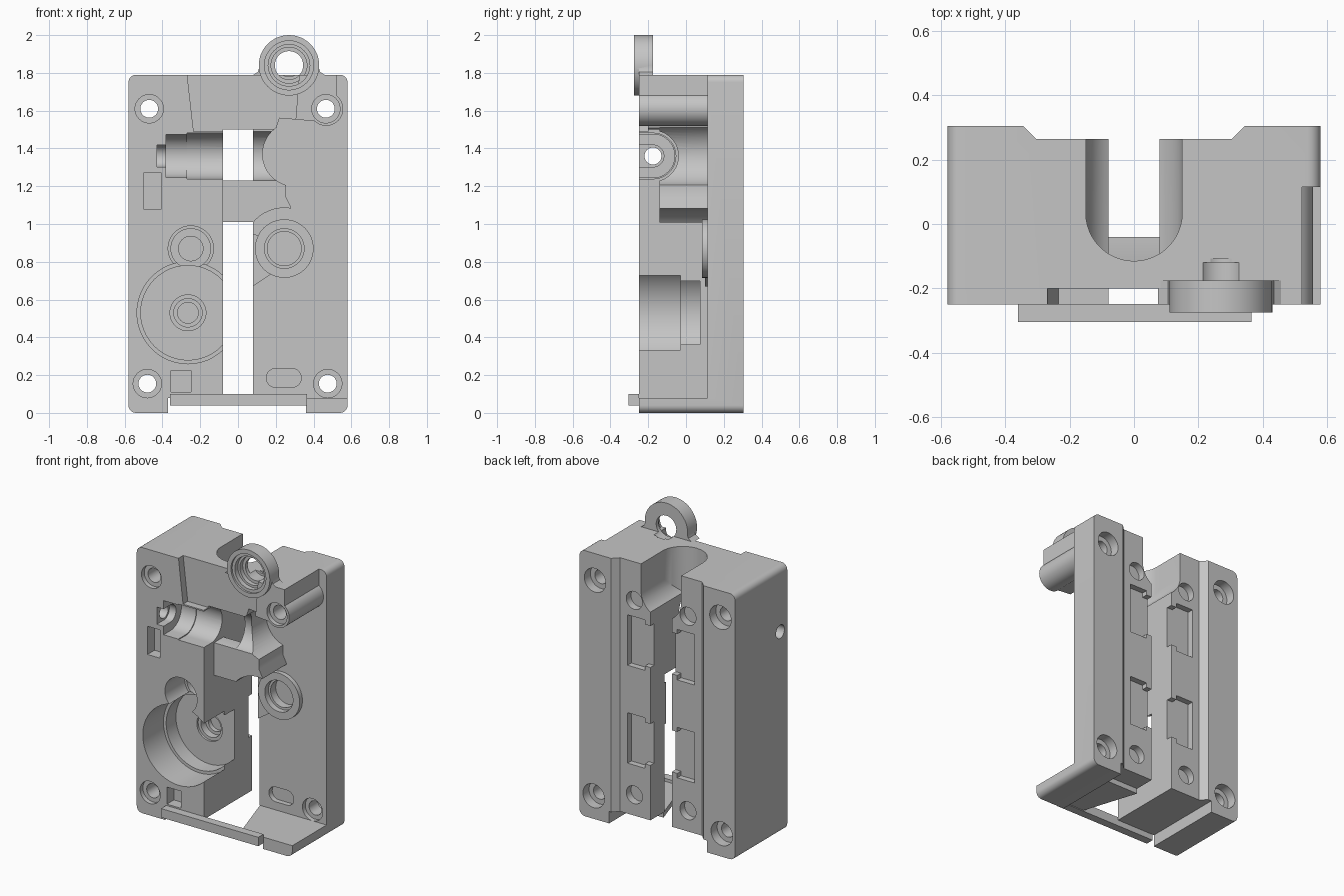
import bpy, bmesh
from math import sin, cos, radians

cube = bpy.data.objects.get("Cube")
if cube:
    bpy.data.objects.remove(cube, do_unlink=True)

# Shared planes: body limits, right plate surface, slot half width, overshoot
SIDE, FRONT, BACK, TOP = 0.58, -0.25, 0.305, 1.79
PLATE, SLOT, BLOCK, FAR = 0.115, 0.08, 1.5, 3
INNER_BACK = BACK - 0.04

shade = 0.56
grey = bpy.data.materials.new("plain grey")
grey.use_nodes = True
grey.diffuse_color = (shade, shade, shade, 1)
grey.node_tree.nodes["Principled BSDF"].inputs["Base Color"].default_value = grey.diffuse_color


def prism(name, profile, start, end, axis="y"):
    """Extrude a closed profile from start to end along an axis."""
    place = {"x": lambda u, v, w: (w, u, v),
             "y": lambda u, v, w: (u, w, v),
             "z": lambda u, v, w: (u, v, w)}[axis]
    bm = bmesh.new()
    first, last = [[bm.verts.new(place(u, v, w)) for u, v in profile] for w in (start, end)]
    bm.faces.new(first)
    bm.faces.new(last)
    for i in range(len(profile)):
        bm.faces.new((first[i - 1], first[i], last[i], last[i - 1]))
    bmesh.ops.recalc_face_normals(bm, faces=bm.faces)
    mesh = bpy.data.meshes.new(name)
    bm.to_mesh(mesh)
    bm.free()
    mesh.materials.append(grey)
    ob = bpy.data.objects.new(name, mesh)
    bpy.context.collection.objects.link(ob)
    return ob


def rect(left, right, bottom, top):
    return [(left, bottom), (right, bottom), (right, top), (left, top)]


def arc(u, v, radius, start, sweep, steps):
    angles = [radians(start + sweep * i / steps) for i in range(steps + 1)]
    return [(u + radius * cos(a), v + radius * sin(a)) for a in angles]


def circle(u, v, radius):
    return arc(u, v, radius, 0, 360, 48)[:-1]


def rounded(left, right, bottom, top, radius):
    corners = [(right - radius, top - radius), (left + radius, top - radius),
               (left + radius, bottom + radius), (right - radius, bottom + radius)]
    return [p for i, (u, v) in enumerate(corners) for p in arc(u, v, radius, 90 * i, 90, 6)]


def trough(u, v, radius, top):
    """Half round bottom with straight sides up to the given height."""
    return arc(u, v, radius, 180, 180, 24) + [(u + radius, top), (u - radius, top)]


def combine(target, other, operation):
    mod = target.modifiers.new("combine", "BOOLEAN")
    mod.operation = operation
    mod.solver = "EXACT"
    mod.object = other
    bpy.context.view_layer.objects.active = target
    bpy.ops.object.modifier_apply(modifier=mod.name)
    bpy.data.objects.remove(other, do_unlink=True)


body = prism("carriage_body", rounded(-SIDE, SIDE, 0, TOP, 0.04), FRONT, BACK)


def cut(profile, start=-FAR, end=FAR, axis="y"):
    combine(body, prism("cutter", profile, start, end, axis), "DIFFERENCE")


def add(profile, start, end, axis="y"):
    combine(body, prism("addition", profile, start, end, axis), "UNION")


# Open front of the right half, leaving the top block and a corner floor
notch = 0.36
block_end = 0.523
cut([(0, -FAR), (notch, -FAR), (notch, SLOT), (FAR, SLOT), (FAR, FAR), (block_end, FAR),
     (block_end, 1.64), (0.46, 1.54), (0.22, 1.56), (0.2, BLOCK), (SLOT, BLOCK), (SLOT, SLOT),
     (0, SLOT)], -FAR, PLATE)
# Central slot and raised underside
cut(rect(-SLOT, SLOT, -FAR, BLOCK))
cut(rect(-notch - 0.01, notch, -FAR, SLOT))
# Channel down the back with chamfered sides
chamfer = BACK + 0.05
cut([(-BACK, INNER_BACK), (BACK, INNER_BACK), (chamfer, BACK + 0.01), (-chamfer, BACK + 0.01)],
    -FAR, FAR, "z")
# Shallow recess on the front of the top block
cut([(-0.27, TOP + 0.01), (-0.235, BLOCK - 0.01), (0.3, BLOCK - 0.01), (0.325, TOP + 0.01)], -FAR, -0.2)

# Bridge and wall beside the slot, hollowed by two round reliefs
bearing = (0.245, 0.87)
add(rect(-0.1, SLOT, 1.01, 1.23), -0.14, -0.04)
wall = 0.255
add([(SLOT, 1), (0.28, 1), (0.28, 1.09), (wall, 1.14), (wall, BLOCK + 0.01), (SLOT, BLOCK + 0.01)],
    -0.14, PLATE + 0.01)
cut(circle(0.3, 1.37, 0.17), -FAR, PLATE)
cut(circle(*bearing, 0.215), -FAR, PLATE)

# Top screw boss, bearing pad with its flap, thin floor and front strip
add(circle(0.467, 1.61, 0.09), FRONT, PLATE + 0.03)
add(circle(*bearing, 0.155), PLATE - 0.03, PLATE + 0.03)
add([(SLOT, 0.67), (0.17, 0.73), (0.27, 0.77), bearing, (SLOT, 0.95)], 0.1, PLATE + 0.03)
join = notch + 0.005
add([(join, FRONT), (0.2, FRONT), (SLOT, PLATE + 0.01), (join, PLATE + 0.01)], 0.045, SLOT, "z")
add(rect(-notch, join, 0.04, 0.1), -BACK, FRONT + 0.001)

# Vertical round-ended channel with a curved floor at the top rear
channel = prism("channel", trough(0, 0.035, 0.15, FAR), 1, FAR, "z")
floor = prism("floor", trough(0, 1.61, 0.15, FAR), -FAR, FAR)
combine(channel, floor, "INTERSECT")
combine(body, channel, "DIFFERENCE")

# Sideways motor bore, open towards the front
axle = (-0.175, 1.36)
bore_end = -FRONT
for radius, left, right in ((0.115, -0.38, bore_end), (0.121, -0.27, bore_end),
                            (0.135, -SLOT, bore_end), (0.058, -0.43, -0.3)):
    bottom, top = axle[1] - radius, axle[1] + radius
    cut([(-FAR, bottom)] + arc(*axle, radius, -90, 180, 24) + [(-FAR, top)], left, right, "x")
cut(circle(*axle, 0.045), -FAR, -0.35, "x")


def stepped_hole(centre, steps):
    """Sink a series of ever narrower and deeper round holes."""
    for radius, start, depth in steps:
        cut(circle(*centre, radius), start, depth)


# Gear cavities and stepped bearing seats
stepped_hole((-0.265, 0.53), ((0.27, -FAR, -0.03), (0.25, -0.1, 0.075), (0.095, 0, 0.09),
                              (0.075, 0, 0.14), (0.055, 0, 0.17)))
stepped_hole((-0.25, 0.87), ((0.12, -FAR, -0.04), (0.105, -0.1, 0), (0.065, -0.1, 0.06)))
stepped_hole(bearing, ((0.105, 0, 0.125), (0.09, 0, 0.18)))

# Front pockets
cut(rect(-0.5, -0.405, SLOT + 1, 1.27), -FAR, axle[0])
cut(rect(-0.355, FRONT, 0.11, 0.225), -FAR, axle[0])
cut(rounded(0.15, 0.335, 0.135, 0.235, 0.049), 0, 0.15)

# Corner screw holes with counterbores at both ends
for x, z, face in ((-0.47, 1.61, FRONT), (0.465, 1.61, FRONT), (-0.48, 0.155, FRONT), (0.475, 0.155, PLATE)):
    stepped_hole((x, z), ((0.047, -FAR, FAR), (0.075, face - 0.03, face + 0.03), (0.08, 0.24, FAR)))

# Rear magnet pockets and round seats on each side of the slot
for side in (-1, 1):
    for bottom, top in ((0.42, 0.76), (1.08, 1.42)):
        cut(rect(*sorted((side * 0.12, side * 0.25)), bottom, top), INNER_BACK - 0.04, FAR)
        cut(rect(*sorted((side * 0.05, side * 0.13)), bottom + 0.03, top - 0.03), INNER_BACK - 0.04, FAR)
    for height in (0.22, 1.53):
        cut(circle(side * 0.2, height, 0.06), INNER_BACK - 0.05, FAR)

# Trough in the block top behind the ring eye
eye = (0.27, 1.84)
stepped_hole(eye, ((0.075, -FAR, -0.12), (0.06, -FAR, -0.108)))

# Hanging ring with flared feet and a stepped eye
ring_front, ring_back = -0.275, -0.175
ring = prism("hanging_ring", circle(*eye, 0.16), ring_front, ring_back)
feet = [(eye[0] + side * out, height) for side, order in ((1, 1), (-1, -1))
        for out, height in ((0.195, TOP - 0.005), (0.165, TOP + 0.015), (0.15, TOP + 0.06))[::order]]
combine(ring, prism("ring_feet", feet, FRONT, ring_back), "UNION")
for radius, depth in ((0.13, 0.013), (0.11, 0.045), (0.095, 0.075), (0.075, 1)):
    combine(ring, prism("eye", circle(*eye, radius), -FAR, ring_front + depth), "DIFFERENCE")

for ob in (body, ring):
    bpy.ops.object.select_all(action="DESELECT")
    ob.select_set(True)
    bpy.context.view_layer.objects.active = ob
    bpy.ops.object.shade_smooth_by_angle(angle=radians(30))
